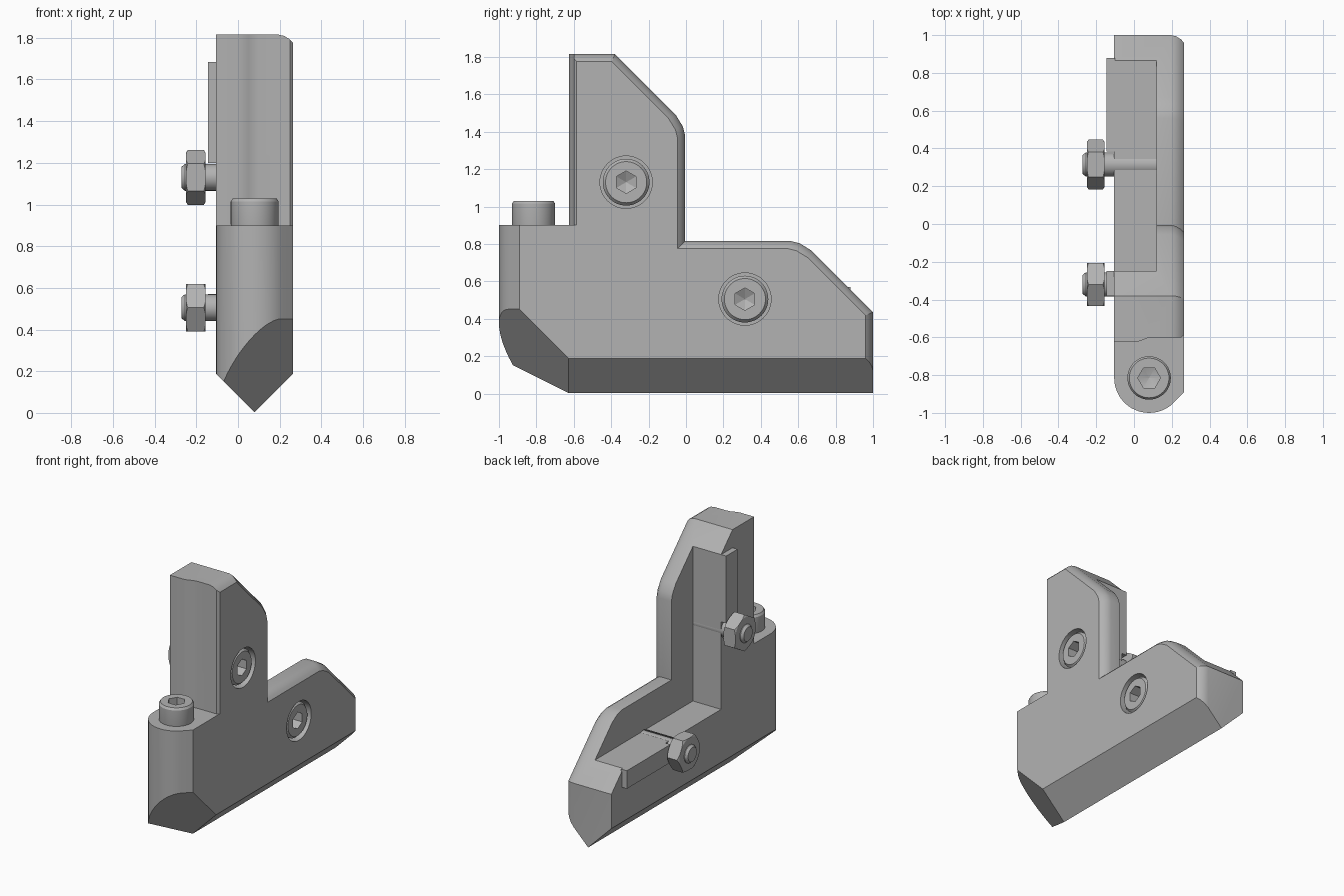
import bpy, bmesh
from math import sin, cos, pi, radians
from mathutils import Vector

cube = bpy.data.objects.get("Cube")
if cube:
    bpy.data.objects.remove(cube)

steel = bpy.data.materials.new("grey steel")
steel.use_nodes = True
GREY = (0.45, 0.45, 0.45, 1)
steel.diffuse_color = GREY
steel.node_tree.nodes["Principled BSDF"].inputs["Base Color"].default_value = GREY


def loft(name, rings, planes=()):
    """Skin matching rings, cap both ends, then slice away by planes."""
    bm = bmesh.new()
    rows = [[bm.verts.new(p) for p in ring] for ring in rings]
    n = len(rows[0])
    for a, b in zip(rows, rows[1:]):
        for i in range(n):
            j = (i + 1) % n
            bm.faces.new((a[i], a[j], b[j], b[i]))
    bm.faces.new(rows[0])
    bm.faces.new(rows[-1])
    bmesh.ops.recalc_face_normals(bm, faces=bm.faces)
    for point, normal in planes:
        cut = bmesh.ops.bisect_plane(bm, geom=bm.verts[:] + bm.edges[:] + bm.faces[:],
                                     plane_co=point, plane_no=normal, clear_outer=True)
        edges = [e for e in cut["geom_cut"] if isinstance(e, bmesh.types.BMEdge)]
        bmesh.ops.contextual_create(bm, geom=edges)
    bmesh.ops.recalc_face_normals(bm, faces=bm.faces)
    mesh = bpy.data.meshes.new(name)
    bm.to_mesh(mesh)
    bm.free()
    mesh.materials.append(steel)
    obj = bpy.data.objects.new(name, mesh)
    bpy.context.collection.objects.link(obj)
    return obj


def lathe(name, profile, centre, axis, sides=40, phase=0.0):
    """Turn (radius, height) points round an x or z axis."""
    rings = []
    for r, h in profile:
        ring = []
        for i in range(sides):
            a = phase + 2 * pi * i / sides
            u, v = r * cos(a), r * sin(a)
            ring.append(Vector(centre) + Vector((h, u, v) if axis == "x" else (u, v, h)))
        rings.append(ring)
    return loft(name, rings)


def prism(name, outline, z0, z1):
    return loft(name, [[(x, y, z) for x, y in outline] for z in (z0, z1)])


def box(name, lo, hi):
    (x0, y0, z0), (x1, y1, z1) = lo, hi
    return prism(name, [(x0, y0), (x1, y0), (x1, y1), (x0, y1)], z0, z1)


def activate(obj):
    bpy.ops.object.select_all(action="DESELECT")
    obj.select_set(True)
    bpy.context.view_layer.objects.active = obj


def carve(obj, cutter, operation="DIFFERENCE"):
    mod = obj.modifiers.new("carve", "BOOLEAN")
    mod.operation, mod.solver, mod.object = operation, "EXACT", cutter
    activate(obj)
    bpy.ops.object.modifier_apply(modifier=mod.name)
    bpy.data.objects.remove(cutter)


def smooth(obj):
    activate(obj)
    bpy.ops.object.shade_smooth_by_angle(angle=radians(28))


# Body: stepped side outline, inset towards the +x face for the rounded rim
def side_outline(x, d):
    slope = 1.435 - 1.414 * d
    top, back, shelf, rear = 1.815 - d, -0.005 - d, 0.815 - d, 1 - d
    high, low = slope - back, slope - shelf
    yz = [(-1.05, 0), (-1.05, top), (slope - top, top),
          (back - 0.05, high + 0.05), (back - 0.012, high - 0.012), (back, high - 0.06),
          (back, shelf),
          (low - 0.06, shelf), (low - 0.012, shelf - 0.012), (low + 0.05, shelf - 0.05),
          (rear, slope - rear), (rear, 0)]
    return [(x, y, z) for y, z in yz]


rim = [(-0.105, 0), (0.195, 0), (0.222, 0.006), (0.248, 0.022), (0.265, 0.04)]
keel = (0.08, 0, 0.003)
body = loft("holder_body", [side_outline(x, d) for x, d in rim],
            [(keel, (1, 0, -1)), (keel, (-1, 0, -1)), ((0.265, -0.63, 0.19), (1, -1, -1))])

# Rounded nose, flattened towards the +x side
arc = [radians(180 + 135 * i / 18) for i in range(19)]
nose = [(0.08 + 0.185 * cos(a), -0.815 + 0.185 * sin(a)) for a in arc]
nose += [(0.5, -0.656), (0.5, 2), (-0.3, 2), (-0.3, -0.815)]
carve(body, prism("nose_cutter", nose, -1, 3), "INTERSECT")

# Ledge in front of the upright, with its shallow curved front face
front = [(-0.3, -1.1), (0.4, -1.1), (0.4, -0.45), (0.25, -0.6), (0.1, -0.6),
         (0.07, -0.604), (0.05, -0.612), (0.03, -0.62), (0, -0.625), (-0.3, -0.625)]
carve(body, prism("ledge_cutter", front, 0.9, 3))

# L-shaped seat open to the -x side
carve(body, box("seat_cutter", (-0.4, -0.25, 0.57), (0.12, 2, 3)))

# Clamp screws: position and nut turn
clamps = {"upper": (-0.32, 1.13, pi / 2), "lower": (0.315, 0.505, 0.0)}
for place, (y, z, turn) in clamps.items():
    at = (0, y, z)
    carve(body, lathe("groove_cutter", [(0.071, -0.4), (0.071, 0.2)], at, "x"))
    carve(body, lathe("bore_cutter", [(0.14, 0.14), (0.14, 0.4)], at, "x", 48))

    screw = lathe(place + "_clamp_screw",
                  [(0.05, -0.272), (0.064, -0.255), (0.064, 0.13), (0.125, 0.13),
                   (0.125, 0.238), (0.11, 0.255)], at, "x", 48)
    carve(screw, lathe("socket_cutter", [(0.001, 0.15), (0.06, 0.18), (0.06, 0.4)],
                       at, "x", 6, pi / 2))
    smooth(screw)

    nut = lathe(place + "_nut", [(0.132, -0.25), (0.132, -0.155)], at, "x", 6, turn)
    carve(nut, lathe("nut_chamfer", [(0.115, -0.251), (0.14, -0.236), (0.14, -0.169),
                                     (0.115, -0.154)], at, "x", 48), "INTERSECT")
    smooth(nut)
smooth(body)

# Raised pads beside the seats
box("upper_pad", (-0.145, -0.38, 1.2), (-0.1, -0.25, 1.685))
box("lower_pad", (-0.145, 0.385, 0.44), (-0.1, 0.88, 0.57))

# Upright cap screw on the ledge
cap = lathe("cap_screw", [(0.11, 0.88), (0.115, 0.905), (0.115, 1.015), (0.105, 1.03)],
            (0.08, -0.815, 0), "z", 48)
carve(cap, lathe("socket_cutter", [(0.001, 0.94), (0.06, 0.96), (0.06, 1.2)],
                 (0.08, -0.815, 0), "z", 6))
smooth(cap)
